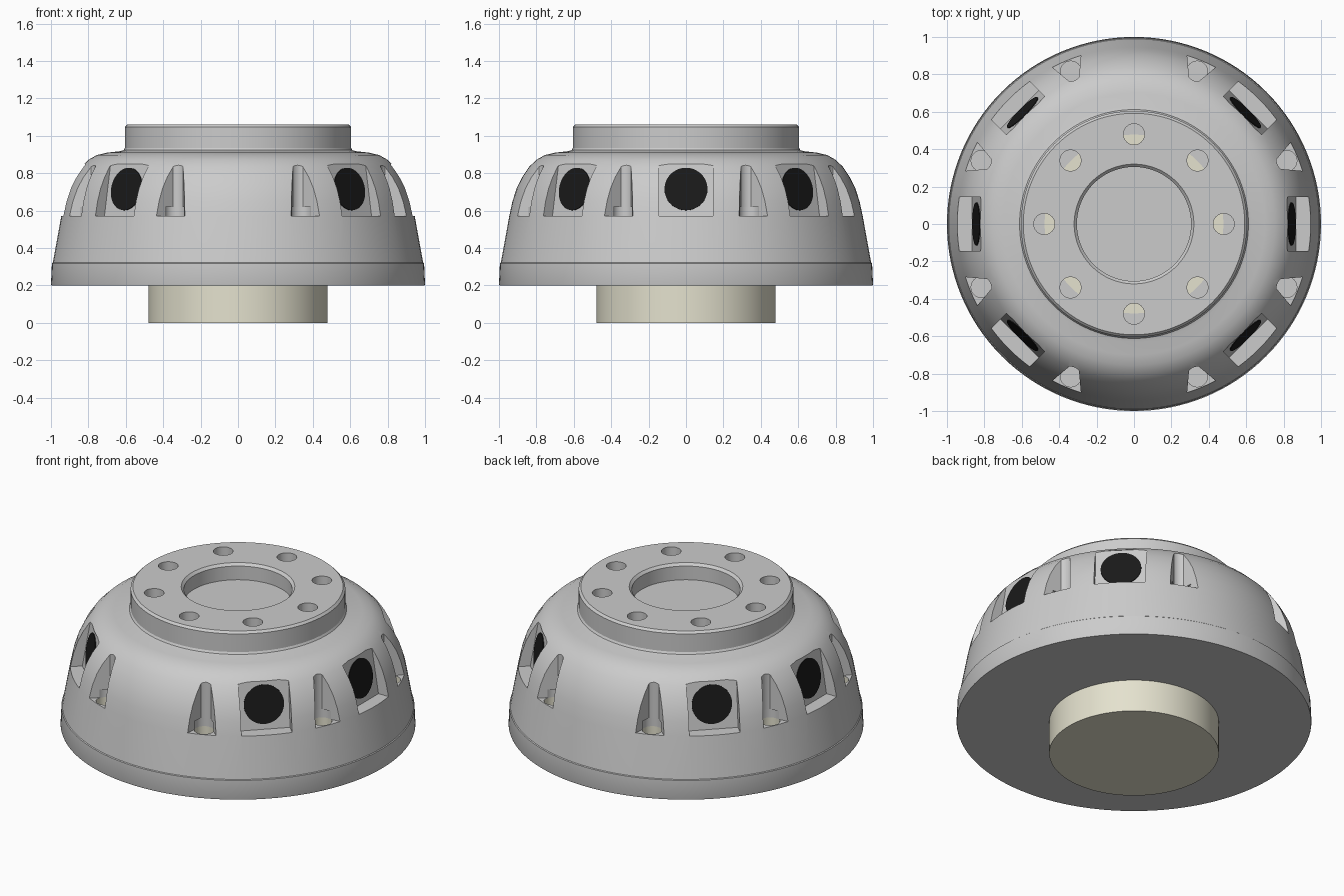
import bpy, bmesh
from math import cos, sin, pi, radians
from mathutils import Matrix, Vector

if "Cube" in bpy.data.objects:
    bpy.data.objects.remove(bpy.data.objects["Cube"])

STEP = radians(45)


def material(name, rgb):
    m = bpy.data.materials.new(name)
    m.diffuse_color = (*rgb, 1)
    m.use_nodes = True
    m.node_tree.nodes["Principled BSDF"].inputs["Base Color"].default_value = m.diffuse_color
    return m


def finish(bm, name, mat=None):
    bmesh.ops.recalc_face_normals(bm, faces=bm.faces)
    me = bpy.data.meshes.new(name)
    bm.to_mesh(me)
    bm.free()
    ob = bpy.data.objects.new(name, me)
    bpy.context.collection.objects.link(ob)
    if mat:
        me.materials.append(mat)
    return ob


def smooth(ob, angle=30):
    bpy.ops.object.select_all(action='DESELECT')
    ob.select_set(True)
    bpy.context.view_layer.objects.active = ob
    bpy.ops.object.shade_smooth_by_angle(angle=radians(angle))


def loft(bm, a, b, turn=0, caps=True):
    """Prism between two matching outlines, turned about z."""
    rot = Matrix.Rotation(turn, 4, 'Z')
    va = [bm.verts.new(rot @ Vector(p)) for p in a]
    vb = [bm.verts.new(rot @ Vector(p)) for p in b]
    n = len(va)
    for i in range(n):
        j = (i + 1) % n
        bm.faces.new((va[i], va[j], vb[j], vb[i]))
    if caps:
        bm.faces.new(va[::-1])
        bm.faces.new(vb)


def post(bm, x, r, z0, z1, turn=0, n=32, caps=True):
    ring = [(x + r * cos(2 * pi * i / n), r * sin(2 * pi * i / n)) for i in range(n)]
    loft(bm, [(*p, z0) for p in ring], [(*p, z1) for p in ring], turn, caps)


def revolve(profile, name, n=128):
    bm = bmesh.new()
    rings = []
    for r, z in profile:
        rings.append([bm.verts.new((r * cos(2 * pi * i / n), r * sin(2 * pi * i / n), z))
                      for i in range(n)])
    for a, b in zip(rings, rings[1:]):
        for i in range(n):
            j = (i + 1) % n
            bm.faces.new((a[i], a[j], b[j], b[i]))
    bm.faces.new(rings[0][::-1])
    bm.faces.new(rings[-1])
    return finish(bm, name)


def cut(ob, bm, name):
    cutter = finish(bm, name)
    cutter.hide_render = True
    mod = ob.modifiers.new(name, 'BOOLEAN')
    mod.operation, mod.solver, mod.object = 'DIFFERENCE', 'EXACT', cutter
    bpy.context.view_layer.objects.active = ob
    bpy.ops.object.modifier_apply(modifier=name)
    bpy.data.objects.remove(cutter)


cream = material("cream", (0.78, 0.76, 0.62))
black = material("black", (0.01, 0.01, 0.01))

# Domed hub body with raised flange and shallow centre bore
body = revolve([(0.998, 0.2), (1.0, 0.206), (0.995, 0.318), (0.990, 0.322),
                (0.945, 0.57), (0.928, 0.65), (0.905, 0.72), (0.875, 0.78),
                (0.838, 0.835), (0.80, 0.872), (0.755, 0.897), (0.70, 0.91),
                (0.63, 0.918), (0.612, 0.923), (0.605, 0.935), (0.605, 1.047),
                (0.592, 1.06), (0.32, 1.06), (0.305, 1.045), (0.305, 0.96)],
               "hub_body")

# Square side pockets with leaning back wall, and keyhole bolt pockets
side_turns = [k * STEP for k in (0, 1, 3, 4, 5, 7)]
bolt_turns = [(k + 0.5) * STEP for k in range(8)]
bm = bmesh.new()
section = [(0.865, 0.57), (1.1, 0.57), (1.1, 0.85), (0.818, 0.85)]
for t in side_turns:
    loft(bm, [(r, -0.145, z) for r, z in section],
         [(r, 0.145, z) for r, z in section], t)
arc = [(0.887 + 0.057 * cos(radians(a)), 0.057 * sin(radians(a)))
       for a in range(150, 211, 10)]
arc = [(0.887 + 0.057 * cos(radians(a)), 0.057 * sin(radians(a)))
       for a in range(150, 211, 6)]
key = [(1.1, 0.165)] + arc + [(1.1, -0.165)]
for t in bolt_turns:
    loft(bm, [(*p, 0.57) for p in key], [(*p, 1.0) for p in key], t)
cut(body, bm, "pocket_cutter")

# Bolt holes in the pocket floors and in the flange
bm = bmesh.new()
for t in bolt_turns:
    post(bm, 0.882, 0.056, 0.34, 0.62, t)
for k in range(8):
    post(bm, 0.48, 0.056, 0.90, 1.2, k * STEP)
cut(body, bm, "hole_cutter")
smooth(body)

# Cream liners of the pocket bolt holes
bm = bmesh.new()
for t in bolt_turns:
    post(bm, 0.882, 0.0545, 0.342, 0.568, t, caps=False)
smooth(finish(bm, "bolt_hole_liners", cream))

# Cream core protruding below and showing in the flange holes
bm = bmesh.new()
post(bm, 0, 0.478, 0, 0.903, n=96)
smooth(finish(bm, "core_cylinder", cream))

# Black round ports on the leaning pocket walls
bm = bmesh.new()
tilt = radians(80)
for t in side_turns:
    m = (Matrix.Rotation(t, 4, 'Z') @ Matrix.Translation((0.8405, 0, 0.715))
         @ Matrix.Rotation(tilt, 4, 'Y') @ Matrix.Translation((0, 0, -0.02)))
    bmesh.ops.create_cone(bm, cap_ends=True, segments=48, radius1=0.115,
                          radius2=0.115, depth=0.05, matrix=m)
smooth(finish(bm, "side_ports", black))
